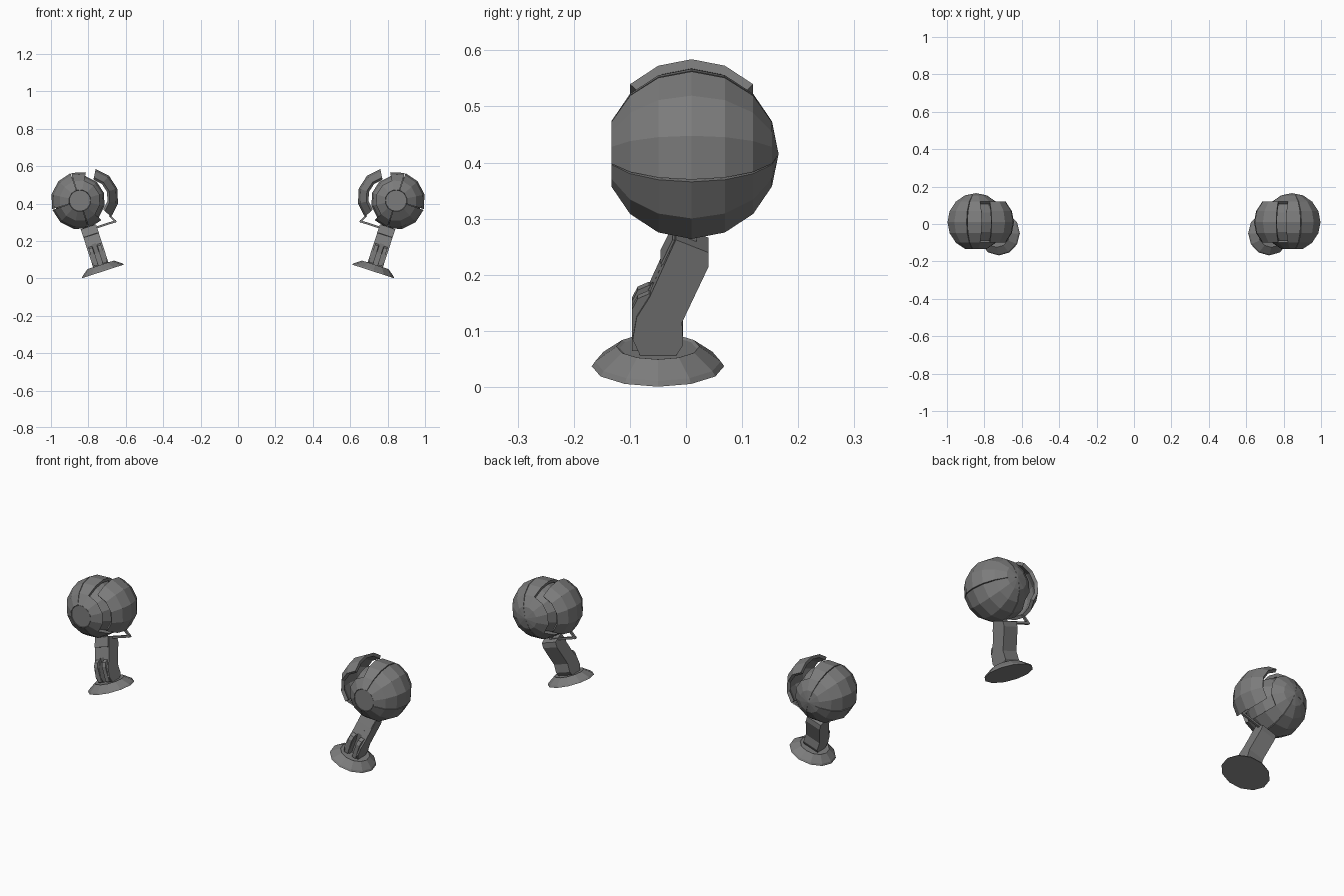
import bpy, bmesh, math
from mathutils import Matrix, Vector

if "Cube" in bpy.data.objects:
    bpy.data.objects.remove(bpy.data.objects["Cube"])

grey = bpy.data.materials.new("mid_grey")
grey.use_nodes = True
grey.diffuse_color = (0.2, 0.2, 0.2, 1)
grey.node_tree.nodes["Principled BSDF"].inputs["Base Color"].default_value = (0.2, 0.2, 0.2, 1)

# Each device leans outwards; parts are made upright, tilted, then mirrored
TILT = Matrix.Translation((-0.7225, -0.05, 0.037)) @ Matrix.Rotation(math.radians(-18), 4, 'Y')
BALL = Vector((0, 0.06, 0.398))
R, SHELL_IN, CORE = 0.155, 0.138, 0.135
RINGS = [-67.5, -45, -22.5, 0, 22.5, 45, 67.5, 90]


def finish(name, bm):
    bmesh.ops.remove_doubles(bm, verts=bm.verts, dist=0.0003)
    bmesh.ops.recalc_face_normals(bm, faces=bm.faces)
    bm.transform(TILT)
    mesh = bpy.data.meshes.new(name)
    bm.to_mesh(mesh)
    bm.free()
    mesh.materials.append(grey)
    obj = bpy.data.objects.new(name, mesh)
    bpy.context.collection.objects.link(obj)
    obj.modifiers.new("other_side", 'MIRROR').use_mirror_merge = False
    return obj


def sector(bm, centre, angles, lats):
    """Thick patch of a faceted ball whose pole points along y."""
    def point(r, a, l):
        a, l = math.radians(a), math.radians(l)
        return bm.verts.new(centre + r * Vector((math.cos(l) * math.cos(a), math.sin(l), math.cos(l) * math.sin(a))))
    out, inn = ([[point(r, a, l) for l in lats] for a in angles] for r in (R, SHELL_IN))
    m, n = len(angles) - 1, len(lats) - 1
    for i in range(m):
        for j in range(n):
            for g in (out, inn):
                bm.faces.new((g[i][j], g[i + 1][j], g[i + 1][j + 1], g[i][j + 1]))
        for j in (0, n):
            bm.faces.new((out[i][j], out[i + 1][j], inn[i + 1][j], inn[i][j]))
    for j in range(n):
        for i in (0, m):
            bm.faces.new((out[i][j], out[i][j + 1], inn[i][j + 1], inn[i][j]))


def extrude_profile(bm, profile, x0, x1):
    """Solid from a side profile of (y, z) points."""
    a, b = ([bm.verts.new((x, y, z)) for y, z in profile] for x in (x0, x1))
    bm.faces.new(a)
    bm.faces.new(b[::-1])
    for i in range(len(a)):
        k = (i + 1) % len(a)
        bm.faces.new((a[i], a[k], b[k], b[i]))


def bar(bm, p, q, w):
    p, q = Vector(p), Vector(q)
    d = q - p
    mat = Matrix.Translation((p + q) / 2) @ d.to_track_quat('Z', 'Y').to_matrix().to_4x4()
    bmesh.ops.create_cube(bm, size=1, matrix=mat @ Matrix.Diagonal((w, w, d.length + w, 1)))


# Round foot with a shallow recessed top
bm = bmesh.new()
rims = []
for r, z in ((0.118, 0), (0.112, 0.009), (0.074, 0.037), (0.068, 0.034)):
    rims.append([bm.verts.new((r * math.cos(math.tau * i / 12), r * math.sin(math.tau * i / 12), z)) for i in range(12)])
for lo, hi in zip(rims, rims[1:]):
    for i in range(12):
        k = (i + 1) % 12
        bm.faces.new((lo[i], lo[k], hi[k], hi[i]))
bm.faces.new(rims[0][::-1])
bm.faces.new(rims[-1])
finish("foot", bm)

# Bent neck: two cheeks around a slotted middle
back = [(-0.03, 0.03), (0.03, 0.03), (0.045, 0.054), (0.043, 0.096), (0.09, 0.2), (0.09, 0.227), (0.032, 0.251)]
cheek = back + [(-0.015, 0.143), (-0.038, 0.105), (-0.045, 0.064)]
middle = back + [(-0.01, 0.155), (-0.005, 0.1), (-0.01, 0.03)]
bm = bmesh.new()
extrude_profile(bm, cheek, -0.043, -0.012)
extrude_profile(bm, cheek, 0.012, 0.043)
extrude_profile(bm, middle, -0.012, 0.012)
finish("neck", bm)

# Rounded hinge knuckles in front of the neck
bm = bmesh.new()
knuckle = [(-0.046, 0.04), (-0.046, 0.118), (-0.036, 0.138), (-0.016, 0.147), (0, 0.14), (0, 0.04)]
for s in (-1, 1):
    extrude_profile(bm, knuckle, s * 0.014, s * 0.035)
finish("hinge_knuckles", bm)

# Thin cover plate on the upper front of the neck
bm = bmesh.new()
plate = [(0.009, 0.203), (0.03, 0.2495), (0.026, 0.25), (0.005, 0.205)]
extrude_profile(bm, plate, -0.041, 0.041)
finish("neck_cover", bm)

# Inner core and front lens
bm = bmesh.new()
place = Matrix.Translation(BALL) @ Matrix.Rotation(math.pi / 2, 4, 'X')
bmesh.ops.create_uvsphere(bm, u_segments=12, v_segments=8, radius=CORE, matrix=place)
finish("ball_core", bm)
bm = bmesh.new()
bmesh.ops.create_cone(bm, cap_ends=True, segments=24, radius1=0.056, radius2=0.056, depth=0.03,
                      matrix=place @ Matrix.Translation((0, 0, 0.1265)))
finish("front_lens", bm)

# Outer shell in wedges with narrow seams, open where the side panel lifts off
bm = bmesh.new()
g = 0.8
for wedge in ([60, 90 - g], [90 + g, 120, 150, 180 - g], [180 + g, 210, 240, 270 - g], [270 + g, 300]):
    sector(bm, BALL, wedge, RINGS)
panel_span = [-60, -30, 0, 30, 60]
sector(bm, BALL, panel_span, RINGS[:2])
sector(bm, BALL, panel_span, RINGS[5:])
finish("ball_shell", bm)

# Side panel pushed out from the ball
bm = bmesh.new()
sector(bm, BALL + Vector((0.055, 0, 0)), panel_span, RINGS[1:6])
finish("side_panel", bm)

# Post to the ball and bent rod holding the panel
bm = bmesh.new()
bar(bm, (0, 0.061, 0.22), (0, 0.061, 0.265), 0.015)
bar(bm, (0, 0.061, 0.234), (0.146, 0.061, 0.234), 0.011)
bar(bm, (0.146, 0.061, 0.234), (0.128, 0.061, 0.27), 0.011)
finish("panel_rod", bm)
